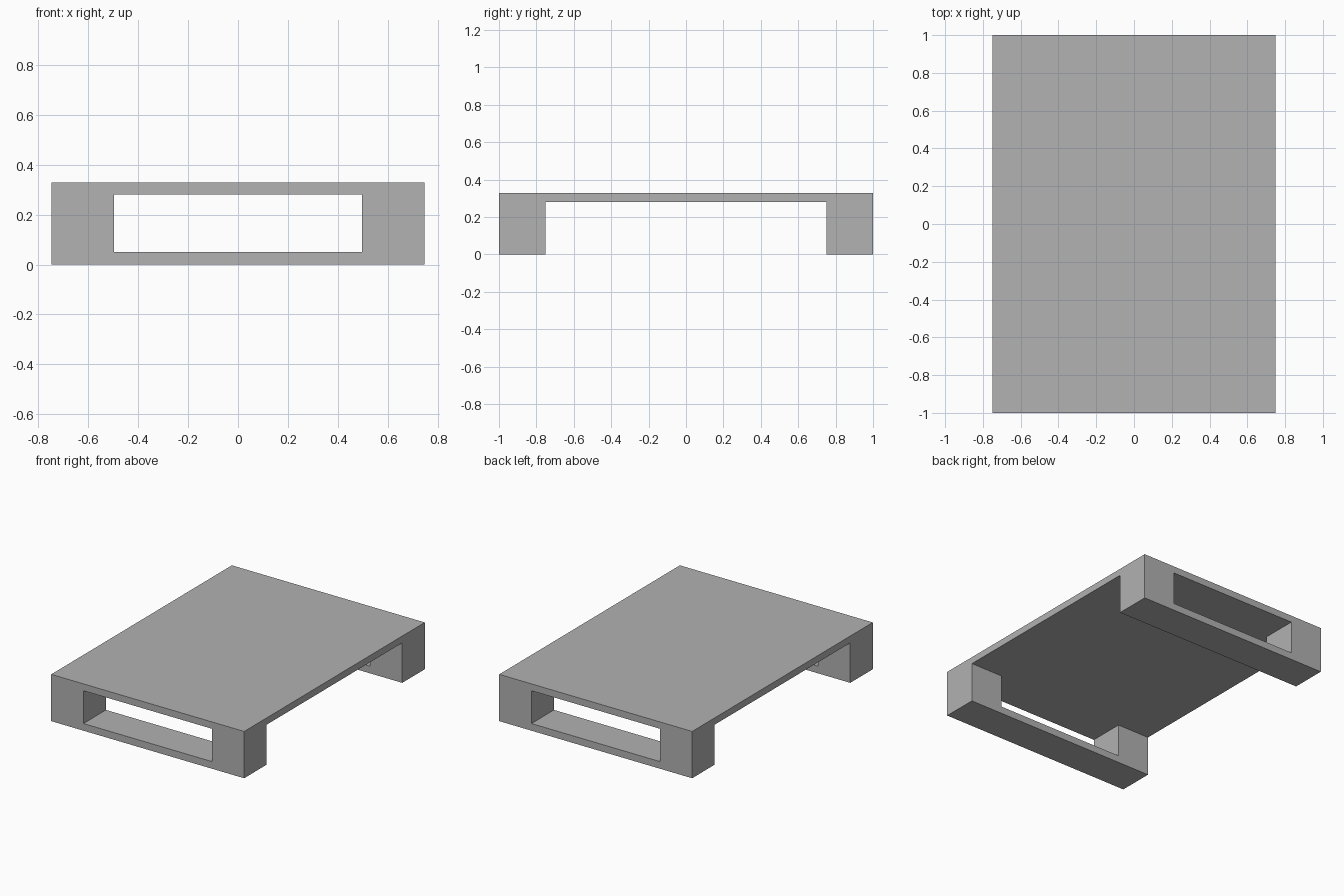
import bpy
import bmesh

default = bpy.data.objects.get("Cube")
if default:
    bpy.data.objects.remove(default, do_unlink=True)

# Main dimensions
HALF_W, HALF_L, HEIGHT = 0.748, 1.0, 0.328
UNDERSIDE = 0.28       # bottom of the deck
LEG_INNER = 0.75       # inner face of the end frames
OPEN_HALF = 0.498      # half width of the frame openings
RAIL_TOP = 0.05        # top of the floor rails

grey = bpy.data.materials.new("plain_grey")
grey.use_nodes = True
colour = (0.445, 0.445, 0.445, 1)
grey.diffuse_color = colour
grey.node_tree.nodes["Principled BSDF"].inputs["Base Color"].default_value = colour


def extrude_profile(name, profile, half_width):
    """Solid made by extruding a (y, z) profile along x."""
    bm = bmesh.new()
    face = bm.faces.new([bm.verts.new((-half_width, y, z)) for y, z in profile])
    moved = bmesh.ops.extrude_face_region(bm, geom=[face])["geom"]
    verts = [v for v in moved if isinstance(v, bmesh.types.BMVert)]
    bmesh.ops.translate(bm, verts=verts, vec=(2 * half_width, 0, 0))
    bmesh.ops.recalc_face_normals(bm, faces=bm.faces)
    mesh = bpy.data.meshes.new(name)
    bm.to_mesh(mesh)
    bm.free()
    mesh.materials.append(grey)
    obj = bpy.data.objects.new(name, mesh)
    bpy.context.collection.objects.link(obj)
    return obj


# Deck and both end frames as one bridge-shaped solid
half = [(HALF_L, HEIGHT), (HALF_L, 0), (LEG_INNER, 0), (LEG_INNER, UNDERSIDE)]
table = extrude_profile("table_body", half + [(-y, z) for y, z in reversed(half)], HALF_W)

# Long opening cut through both end frames
reach = HALF_L + 0.1
cutter = extrude_profile("opening_cutter", [
    (-reach, RAIL_TOP), (reach, RAIL_TOP), (reach, UNDERSIDE), (-reach, UNDERSIDE)], OPEN_HALF)
cutter.hide_render = True
cut = table.modifiers.new("openings", 'BOOLEAN')
cut.operation = 'DIFFERENCE'
cut.solver = 'EXACT'
cut.object = cutter

bpy.context.view_layer.objects.active = table
table.select_set(True)
bpy.ops.object.modifier_apply(modifier=cut.name)
bpy.data.objects.remove(cutter, do_unlink=True)
